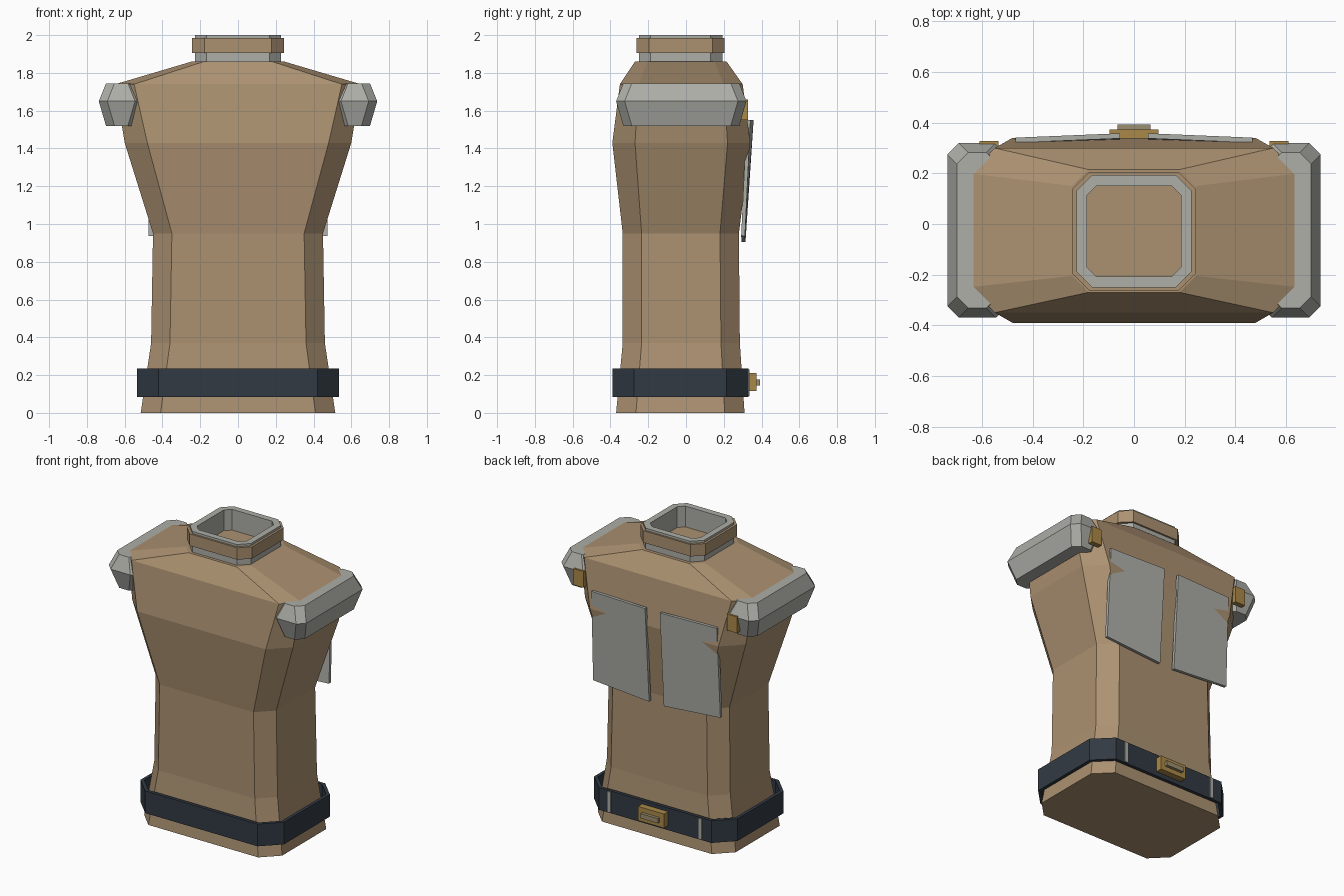
import bpy, bmesh
from mathutils import Vector

if "Cube" in bpy.data.objects:
    bpy.data.objects.remove(bpy.data.objects["Cube"])


def material(name, rgb):
    m = bpy.data.materials.new(name)
    m.diffuse_color = (*rgb, 1)
    m.use_nodes = True
    m.node_tree.nodes["Principled BSDF"].inputs["Base Color"].default_value = m.diffuse_color
    return m


TAN = material("tan cloth", (0.41, 0.285, 0.165))
GREY = material("light grey", (0.42, 0.425, 0.39))
DARK = material("dark belt leather", (0.031, 0.042, 0.055))
BRASS = material("brass", (0.40, 0.25, 0.065))
DULL = material("dull brass", (0.33, 0.27, 0.16))


def finish(name, bm, mat):
    bmesh.ops.recalc_face_normals(bm, faces=bm.faces)
    me = bpy.data.meshes.new(name)
    bm.to_mesh(me)
    bm.free()
    me.materials.append(mat)
    ob = bpy.data.objects.new(name, me)
    bpy.context.collection.objects.link(ob)
    return ob


def octagon(x0, x1, y0, y1, c, z):
    """Rectangle with cut corners."""
    return [(x0 + c, y0, z), (x1 - c, y0, z), (x1, y0 + c, z), (x1, y1 - c, z),
            (x1 - c, y1, z), (x0 + c, y1, z), (x0, y1 - c, z), (x0, y0 + c, z)]


def loft(name, sections, mat, closed=False):
    """Skin a stack of sections; cap the ends, or close the loop into a ring."""
    bm = bmesh.new()
    rings = [[bm.verts.new(p) for p in s] for s in sections]
    n = len(rings[0])
    pairs = list(zip(rings, rings[1:]))
    if closed:
        pairs.append((rings[-1], rings[0]))
    for a, b in pairs:
        for i in range(n):
            j = (i + 1) % n
            bm.faces.new((a[i], a[j], b[j], b[i]))
    if not closed:
        bm.faces.new(rings[0])
        bm.faces.new(rings[-1])
    return finish(name, bm, mat)


def tube(name, x, y0, y1, c, t, z0, z1, mat):
    """Octagonal tube with wall thickness t."""
    def outer(z):
        return octagon(-x, x, y0, y1, c, z)

    def inner(z):
        return octagon(-x + t, x - t, y0 + t, y1 - t, c - 0.59 * t, z)
    return loft(name, [outer(z0), outer(z1), inner(z1), inner(z0)], mat, True)


def box(name, x0, x1, y0, y1, z0, z1, mat):
    return loft(name, [[(x0, y0, z), (x1, y0, z), (x1, y1, z), (x0, y1, z)]
                       for z in (z0, z1)], mat)


# Torso: z, half width, front y, back y, corner cut
torso = [(0, 0.515, -0.37, 0.31, 0.105), (0.37, 0.46, -0.335, 0.285, 0.10),
         (0.95, 0.45, -0.335, 0.28, 0.10), (1.43, 0.60, -0.39, 0.34, 0.12),
         (1.74, 0.65, -0.35, 0.30, 0.10), (1.86, 0.245, -0.27, 0.215, 0.065)]
loft("torso", [octagon(-x, x, a, b, c, z) for z, x, a, b, c in torso], TAN)

# Neck lining and the collar band around it
tube("neck_lining", 0.228, -0.25, 0.193, 0.062, 0.042, 1.855, 2.0, GREY)
tube("collar_band", 0.243, -0.262, 0.205, 0.066, 0.02, 1.905, 1.985, TAN)

# Belt, buckle
tube("belt", 0.535, -0.39, 0.33, 0.115, 0.022, 0.085, 0.235, DARK)
box("buckle_plate", -0.097, 0.097, 0.325, 0.373, 0.115, 0.21, BRASS)
box("buckle_tongue", -0.065, 0.065, 0.37, 0.393, 0.146, 0.178, DULL)

for s, side in ((1, "right"), (-1, "left")):
    # Belt loop
    box("belt_loop_" + side, s * 0.327, s * 0.353, 0.325, 0.337, 0.09, 0.23, GREY)

    # Shoulder pad, widest in the middle
    pad = []
    for z, d in ((1.52, 0.038), (1.65, 0), (1.745, 0.038)):
        ring = octagon(0.5 + d, 0.737 - d, -0.37 + d, 0.32 - d, 0.045, z)
        pad.append([(s * x, y, z) for x, y, z in ring])
    loft("shoulder_pad_" + side, pad, GREY)

    # Clasp behind the shoulder
    box("shoulder_clasp_" + side, s * 0.535, s * 0.61, 0.295, 0.328, 1.55, 1.66, BRASS)

    # Back panel, a slightly twisted plate
    corners = [(0.055, 0.358, 1.55), (0.468, 0.341, 1.55),
               (0.475, 0.312, 0.937), (0.055, 0.315, 0.905)]
    plate = [[(s * x, y - d, z) for x, y, z in corners] for d in (0, 0.02)]
    loft("back_panel_" + side, plate, GREY)
